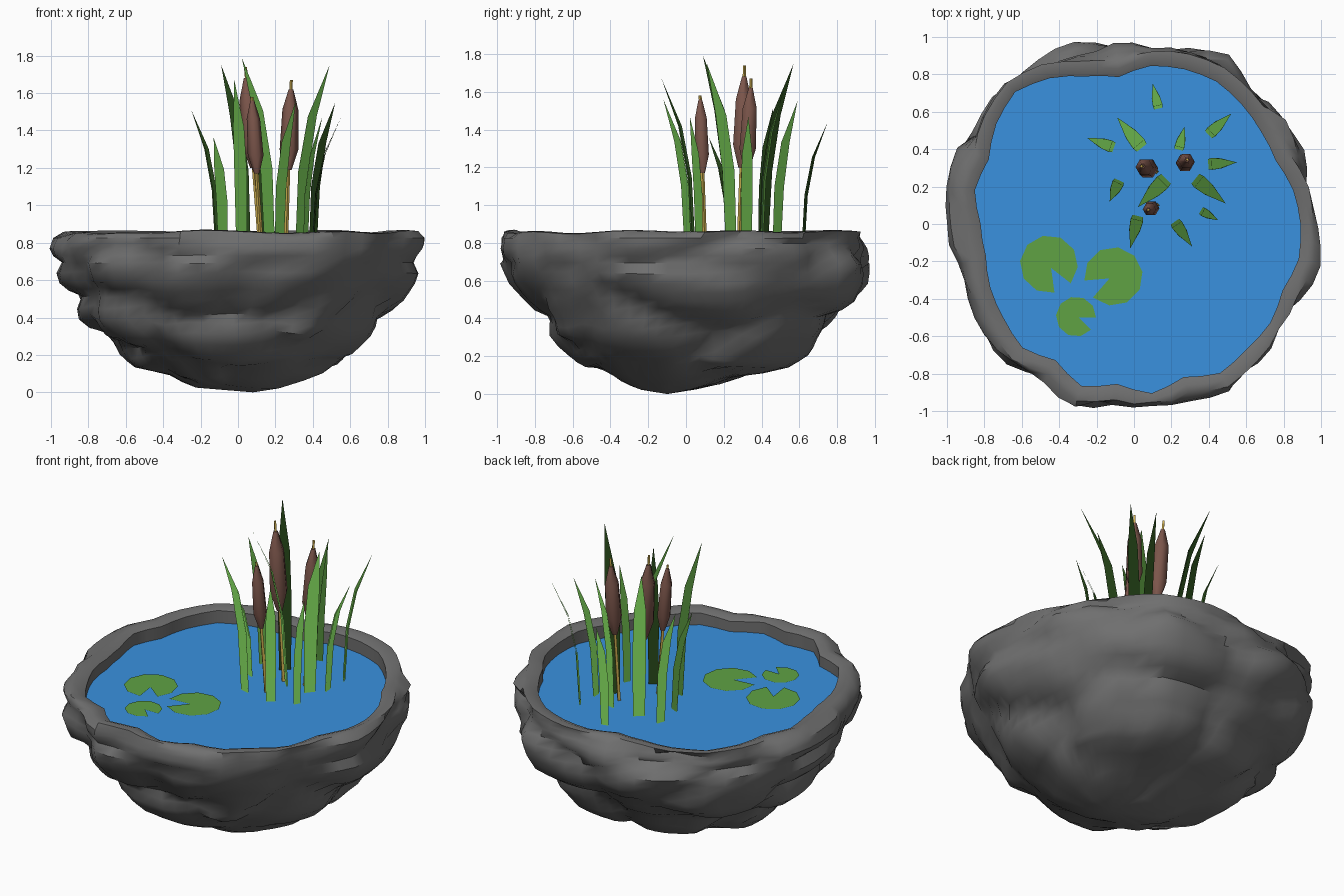
import bpy, bmesh, math
from mathutils import Vector, noise

cube = bpy.data.objects.get("Cube")
if cube:
    bpy.data.objects.remove(cube)


def material(name, color):
    mat = bpy.data.materials.new(name)
    mat.use_nodes = True
    mat.diffuse_color = (*color, 1)
    shader = next(n for n in mat.node_tree.nodes if n.type == 'BSDF_PRINCIPLED')
    shader.inputs["Base Color"].default_value = (*color, 1)
    shader.inputs["Roughness"].default_value = 0.8
    return mat


STONE = material("stone grey", (0.16, 0.16, 0.16))
WATER = material("water blue", (0.042, 0.285, 0.74))
GREEN = material("leaf green", (0.115, 0.36, 0.057))
BROWN = material("cattail brown", (0.2, 0.092, 0.07))
STRAW = material("stem straw", (0.62, 0.43, 0.08))


def finish(bm, name, mat, smooth=None):
    mesh = bpy.data.meshes.new(name)
    bm.to_mesh(mesh)
    bm.free()
    mesh.materials.append(mat)
    obj = bpy.data.objects.new(name, mesh)
    bpy.context.collection.objects.link(obj)
    if smooth:
        bpy.ops.object.select_all(action='DESELECT')
        obj.select_set(True)
        bpy.context.view_layer.objects.active = obj
        bpy.ops.object.shade_smooth_by_angle(angle=math.radians(smooth))
    return obj


def bridge(bm, low, high):
    n = len(low)
    for i in range(n):
        j = (i + 1) % n
        bm.faces.new((low[i], low[j], high[j], high[i]))


# Outlines as radii in hundredths, counted anticlockwise from +x
SHORE = [89, 87, 83, 84, 86, 88, 87, 85, 79, 83, 90, 95, 91, 85, 87,
         82, 81, 84, 86, 89, 84, 91, 86, 91, 86, 92, 90, 90, 87, 90]
OUTER = [97, 97, 101, 102, 97, 102, 98, 94, 98, 100, 100, 103, 100, 103, 100,
         97, 98, 95, 100, 102, 98, 102, 98, 97, 99, 104, 101, 97, 98, 100]
# Bowl levels: height, then reach to the left (-x), right (+x), front and back
LEVELS = [(.03, .23, .22, .25, .08), (.075, .38, .35, .36, .3),
          (.15, .55, .56, .54, .57), (.22, .63, .61, .62, .67),
          (.31, .74, .71, .74, .73), (.4, .85, .79, .77, .82),
          (.5, .89, .88, .85, .92), (.59, .95, .94, .94, .97),
          (.69, 1, .98, 1, 1), (.77, 1, .99, 1, .98),
          (.825, .98, .99, .99, .95)]
SEGMENTS = 60
WATER_Z = 0.77


def radius(table, i):
    k, f = divmod(i * len(table) / SEGMENTS, 1)
    k = int(k)
    return (table[k] * (1 - f) + table[(k + 1) % len(table)] * f) / 100


def polar(r, i, z):
    a = math.tau * i / SEGMENTS
    return Vector((r * math.cos(a), r * math.sin(a), z))


def bump(p):
    # Flattened boulders separated by creases
    near = noise.voronoi(Vector((p.x * 1.5, p.y * 1.5, p.z * 3.4 + 0.4)))[0]
    return 0.07 * (math.sin(min(near[1] - near[0], 0.5) * math.pi) - 0.6)


# Rock bowl: lofted rings pushed in and out along the boulders
bm = bmesh.new()
levels = [LEVELS[0]]
for low, high in zip(LEVELS, LEVELS[1:]):
    levels += [[(a + b) / 2 for a, b in zip(low, high)], high]
rings = []
for z, left, right, front, back in levels:
    ring = []
    for i in range(SEGMENTS):
        p = polar(radius(OUTER, i), i, z)
        p.x = p.x * (left + right) / 2 + (right - left) / 2
        p.y = p.y * (back + front) / 2 + (back - front) / 2
        out = Vector((p.x, p.y, (z - 0.8) * 1.2)).normalized()
        p += out * bump(p) * min(1, right * 1.5)
        p.z = max(p.z, 0.01)
        ring.append(bm.verts.new(p))
    rings.append(ring)

# Rim band sloping inward and upright inner wall down past the water
for width, height in ((0.085, 0.856), (0.045, 0.86), (0, 0.842), (0, 0.74)):
    ring = []
    for i in range(SEGMENTS):
        r = min(radius(SHORE, i) + width, radius(OUTER, i) - 0.03 + width * 0.2)
        z = height + 0.02 * noise.noise(polar(2.5, i, 0))
        ring.append(bm.verts.new(polar(r, i, z)))
    rings.append(ring)
for low, high in zip(rings, rings[1:]):
    bridge(bm, low, high)
pole = bm.verts.new((0.08, -0.1, 0))
for i in range(SEGMENTS):
    bm.faces.new((pole, rings[0][(i + 1) % SEGMENTS], rings[0][i]))
finish(bm, "rock_bowl", STONE, 42)

# Water surface
bm = bmesh.new()
bm.faces.new([bm.verts.new(polar(radius(SHORE, i) + 0.01, i, WATER_Z))
              for i in range(SEGMENTS)])
finish(bm, "water", WATER)


# Lily pads: discs with a wedge cut out
def lily_pad(name, x, y, r, notch):
    bm = bmesh.new()
    centre = Vector((x, y, WATER_Z + 0.006))
    mouth = math.radians(notch)
    ring = []
    for i in range(10):
        a = mouth + 0.33 + (math.tau - 0.66) * i / 9
        ring.append(bm.verts.new(centre + r * Vector((math.cos(a), math.sin(a), 0))))
    tip = bm.verts.new(centre + r * 0.15 * Vector((math.cos(mouth), math.sin(mouth), 0)))
    bm.faces.new((tip, *ring))
    finish(bm, name, GREEN)


lily_pad("lily_pad_large", -0.455, -0.215, 0.155, -60)
lily_pad("lily_pad_middle", -0.11, -0.28, 0.157, 207)
lily_pad("lily_pad_small", -0.31, -0.495, 0.107, -22)


# Reed leaves: thin two-sided blades that lean outward and taper to a point,
# with soft foliage normals that point up and outward
def reed(name, bx, by, tx, ty, top, width):
    bm = bmesh.new()
    foot, lean = Vector((bx, by, 0)), Vector((tx - bx, ty - by, 0))
    forward = lean.normalized()
    side = Vector((-forward.y, forward.x, 0)) * width / 2
    for shift, turn in ((-0.003, 1), (0.003, -1)):
        rows = []
        for rise, reach, wide in ((0, 0, 0.9), (0.42, 0.12, 1.05), (0.72, 0.42, 0.9)):
            p = foot + lean * reach + forward * shift
            p.z = WATER_Z + (top - WATER_Z) * rise
            rows.append([bm.verts.new(p + side * wide * turn),
                         bm.verts.new(p - side * wide * turn)])
        for (a, b), (c, d) in zip(rows, rows[1:]):
            bm.faces.new((a, b, d, c))
        bm.faces.new((*rows[-1], bm.verts.new((tx, ty, top))))
    for face in bm.faces:
        face.smooth = True
    mesh = finish(bm, name, GREEN).data
    normal = (forward * 0.5 + Vector((0, 0, 1))).normalized()
    mesh.normals_split_custom_set_from_vertices([normal] * len(mesh.vertices))


REEDS = [(.13, .62, .1, .75, 1.44, .05), (-.11, .41, -.25, .46, 1.51, .06),
         (.04, .41, -.09, .57, 1.75, .075), (.4, .48, .52, .59, 1.55, .06),
         (.4, .32, .55, .33, 1.47, .06), (.33, .24, .49, .11, 1.75, .075),
         (.22, .01, .31, -.12, 1.56, .06), (.02, .04, -.02, -.13, 1.67, .065),
         (-.08, .23, -.13, .12, 1.36, .06), (.17, .24, .02, .09, 1.79, .08),
         (.24, .4, .27, .52, 1.62, .05), (.36, .07, .45, .02, 1.47, .045)]
for n, values in enumerate(REEDS, 1):
    reed(f"reed_leaf_{n}", *values)


# Cattails: thin stem through a faceted seed head
def spun(name, mat, foot, top, steps, sides, smooth=None):
    bm = bmesh.new()
    rings = []
    for t, r in steps:
        p = foot.lerp(top, t)
        rings.append([bm.verts.new(p + r * Vector((math.cos(math.tau * i / sides),
                                                  math.sin(math.tau * i / sides), 0)))
                      for i in range(sides)])
    for low, high in zip(rings, rings[1:]):
        bridge(bm, low, high)
    bm.faces.new(rings[0][::-1])
    bm.faces.new(rings[-1])
    finish(bm, name, mat, smooth)


def cattail(label, foot, top, head_low, head_high, r):
    foot, top = Vector((*foot, WATER_Z)), Vector(top)
    spun(label + "_stem", STRAW, foot, top, ((0, 0.012), (1, 0.008)), 4)
    along = [(z - WATER_Z) / (top.z - WATER_Z) for z in (head_low, head_high)]
    spun(label + "_head", BROWN, foot.lerp(top, along[0]), foot.lerp(top, along[1]),
         ((0, r * 0.35), (0.25, r), (0.75, r * 0.85), (1, r * 0.25)), 6, 65)


cattail("cattail_tall", (.12, .28), (.04, .31, 1.74), 1.2, 1.68, .055)
cattail("cattail_left", (.255, .3), (.285, .345, 1.67), 1.19, 1.62, .05)
cattail("cattail_front", (.125, .1), (.075, .075, 1.58), 1.17, 1.56, .042)
